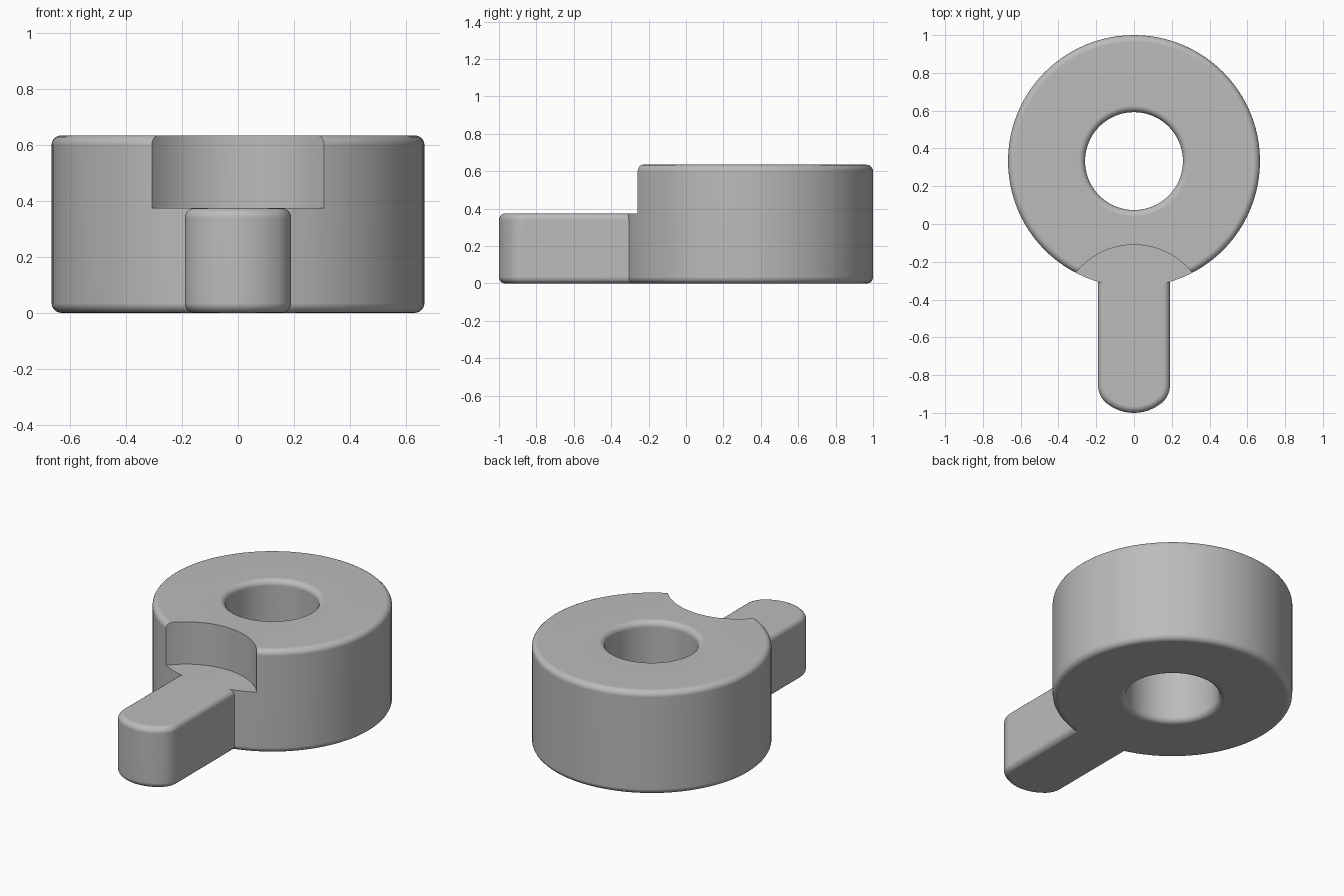
import bpy, bmesh, math

old = bpy.data.objects.get("Cube")
if old:
    bpy.data.objects.remove(old, do_unlink=True)

HEIGHT = 0.635      # ring height
STEP = 0.375        # arm top and pocket floor
RING_Y = 0.333      # ring centre
FILLET = 0.035

grey = bpy.data.materials.new("plain grey")
grey.use_nodes = True
colour = (0.5, 0.5, 0.5, 1)
grey.diffuse_color = colour
grey.node_tree.nodes["Principled BSDF"].inputs["Base Color"].default_value = colour


def arc(cx, cy, r, start, end, n):
    """Points on an arc, angles in radians."""
    return [(cx + r * math.cos(start + (end - start) * i / n),
             cy + r * math.sin(start + (end - start) * i / n)) for i in range(n + 1)]


def new_object(name, bm):
    bmesh.ops.recalc_face_normals(bm, faces=bm.faces)
    mesh = bpy.data.meshes.new(name)
    bm.to_mesh(mesh)
    bm.free()
    mesh.materials.append(grey)
    obj = bpy.data.objects.new(name, mesh)
    bpy.context.collection.objects.link(obj)
    return obj


def prism(name, outline, z0, z1):
    bm = bmesh.new()
    face = bm.faces.new([bm.verts.new((x, y, z0)) for x, y in outline])
    top = bmesh.ops.extrude_face_region(bm, geom=[face])["geom"]
    bmesh.ops.translate(bm, vec=(0, 0, z1 - z0),
                        verts=[v for v in top if isinstance(v, bmesh.types.BMVert)])
    return new_object(name, bm)


def apply(obj, kind, **settings):
    mod = obj.modifiers.new(kind.title(), kind)
    for key, value in settings.items():
        setattr(mod, key, value)
    bpy.context.view_layer.objects.active = obj
    bpy.ops.object.modifier_apply(modifier=mod.name)


def round_edges(obj):
    apply(obj, "BEVEL", width=FILLET, segments=5, limit_method="ANGLE",
          angle_limit=math.radians(60))


# Ring: rectangular section spun around the hole
bm = bmesh.new()
section = [(0.259, 0), (0.667, 0), (0.667, HEIGHT), (0.259, HEIGHT)]
verts = [bm.verts.new((x, RING_Y, z)) for x, z in section]
edges = [bm.edges.new((verts[i], verts[(i + 1) % 4])) for i in range(4)]
bmesh.ops.spin(bm, geom=verts + edges, cent=(0, RING_Y, 0), axis=(0, 0, 1),
               angle=math.tau, steps=96, use_merge=True)
bmesh.ops.remove_doubles(bm, verts=bm.verts, dist=0.0001)
body = new_object("ring_with_arm", bm)
round_edges(body)

# Curved pocket cut into the upper front of the ring
cutter = prism("pocket_cutter", arc(0, -0.505, 0.395, 0, math.tau, 96)[:-1], STEP, 1)
cutter.hide_render = True
apply(body, "BOOLEAN", operation="DIFFERENCE", object=cutter, solver="EXACT")

# Arm: broad tip arc blended into straight sides
turn = math.asin(0.07 / 0.11)
down = -math.pi / 2
outline = arc(0.07, -0.855, 0.12, 0, down + turn, 8)
outline += arc(0, -0.77, 0.23, down + turn, down - turn, 12)[1:-1]
outline += arc(-0.07, -0.855, 0.12, down - turn, -math.pi, 8)
outline += [(-0.19, -0.03), (0.19, -0.03)]
arm = prism("arm", outline, 0, STEP)
round_edges(arm)
apply(body, "BOOLEAN", operation="UNION", object=arm, solver="EXACT")

for helper in (cutter, arm):
    bpy.data.objects.remove(helper, do_unlink=True)

# Smooth rounding with crisp pocket and arm joints
bpy.ops.object.select_all(action="DESELECT")
body.select_set(True)
bpy.context.view_layer.objects.active = body
bpy.ops.object.shade_smooth_by_angle(angle=math.radians(30))
apply(body, "WEIGHTED_NORMAL", keep_sharp=True)
